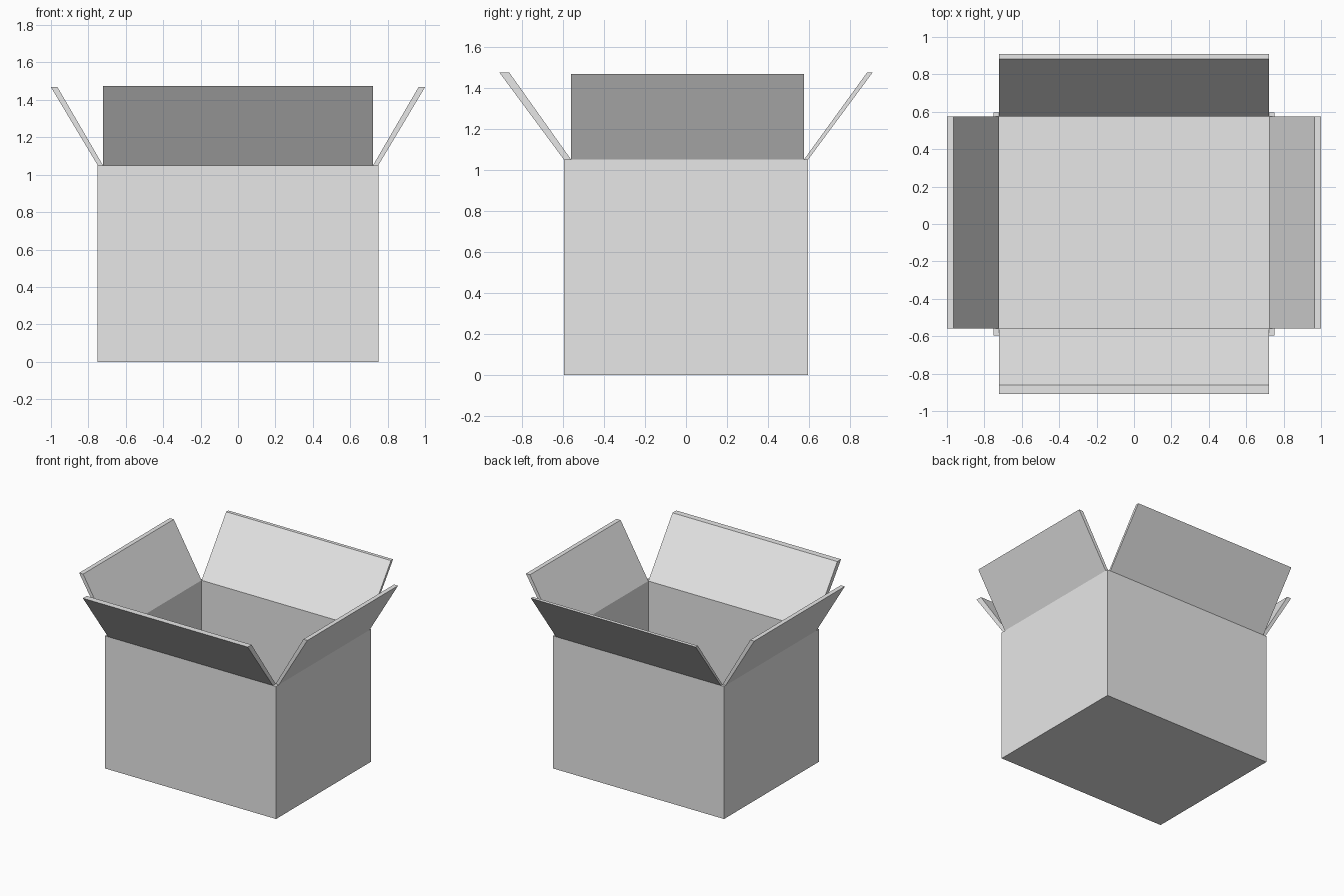
import bpy
import bmesh

cube = bpy.data.objects.get("Cube")
if cube:
    bpy.data.objects.remove(cube, do_unlink=True)

grey = bpy.data.materials.new("plain grey card")
grey.use_nodes = True
colour = (0.8, 0.8, 0.8, 1.0)
grey.diffuse_color = colour
grey.node_tree.nodes["Principled BSDF"].inputs["Base Color"].default_value = colour

HALF_X, HALF_Y, RIM = 0.75, 0.595, 1.05
IN_X = 0.722
IN_FRONT, IN_BACK = -0.56, 0.575
FLOOR = 0.03


def finish(name, bm):
    bmesh.ops.recalc_face_normals(bm, faces=bm.faces)
    mesh = bpy.data.meshes.new(name)
    bm.to_mesh(mesh)
    bm.free()
    mesh.materials.append(grey)
    obj = bpy.data.objects.new(name, mesh)
    bpy.context.collection.objects.link(obj)
    return obj


def flap(name, axis, start, end, profile):
    """Sweep a profile of (outward position, height) along the hinge."""
    bm = bmesh.new()
    if axis == "x":
        ring = [bm.verts.new((start, p, z)) for p, z in profile]
        sweep = (end - start, 0, 0)
    else:
        ring = [bm.verts.new((p, start, z)) for p, z in profile]
        sweep = (0, end - start, 0)
    face = bm.faces.new(ring)
    out = bmesh.ops.extrude_face_region(bm, geom=[face], use_keep_orig=True)
    moved = [g for g in out["geom"] if isinstance(g, bmesh.types.BMVert)]
    bmesh.ops.translate(bm, verts=moved, vec=sweep)
    return finish(name, bm)


# Hollow body: inset the top face, then sink it to the floor
bm = bmesh.new()
bmesh.ops.create_cube(bm, size=2)
for v in bm.verts:
    v.co = (v.co.x * HALF_X, v.co.y * HALF_Y, RIM if v.co.z > 0 else 0)
top = max(bm.faces, key=lambda f: f.calc_center_median().z)
bmesh.ops.inset_region(bm, faces=[top], thickness=0.02)
for v in top.verts:
    v.co.x = IN_X if v.co.x > 0 else -IN_X
    v.co.y = IN_BACK if v.co.y > 0 else IN_FRONT
sunk = bmesh.ops.extrude_face_region(bm, geom=[top])["geom"]
for v in [g for g in sunk if isinstance(g, bmesh.types.BMVert)]:
    v.co.z = FLOOR
if top.is_valid:
    bmesh.ops.delete(bm, geom=[top], context="FACES_ONLY")
finish("box_body", bm)

# Flaps leaning outward from each rim
LONG_TOP, SIDE_TOP = 1.475, 1.468
flap("front_flap", "x", -IN_X, IN_X,
     [(-HALF_Y, RIM), (IN_FRONT, RIM), (-0.862, LONG_TOP), (-0.91, LONG_TOP)])
flap("back_flap", "x", -IN_X, IN_X,
     [(HALF_Y, RIM), (IN_BACK, RIM), (0.883, LONG_TOP), (0.91, LONG_TOP)])
for name, side in (("left_flap", 1), ("right_flap", -1)):
    flap(name, "y", IN_FRONT, IN_BACK,
         [(side * HALF_X, RIM), (side * IN_X, RIM),
          (side * 0.965, SIDE_TOP), (side * 1.0, SIDE_TOP)])
